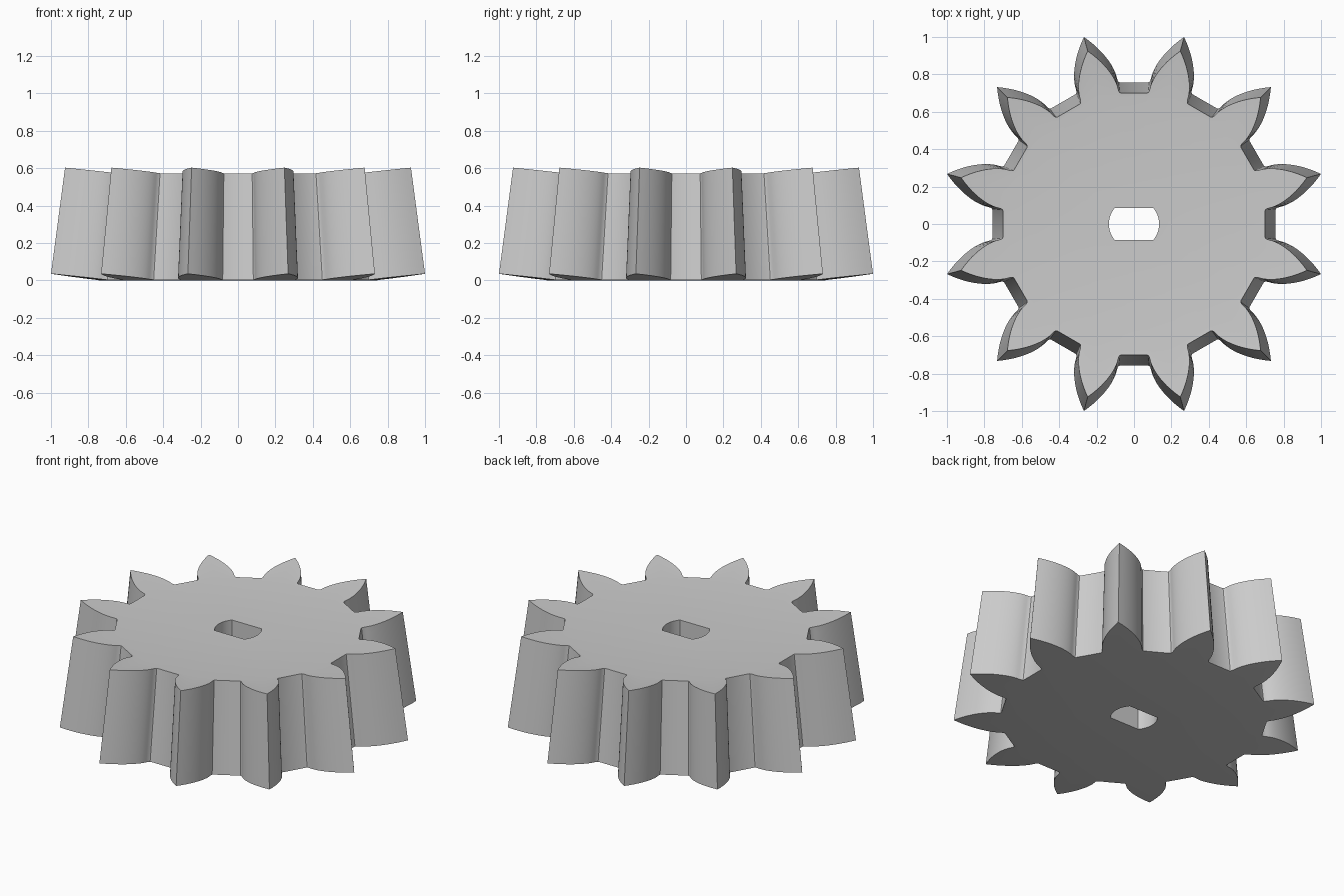
import bpy, bmesh, math

if "Cube" in bpy.data.objects:
    bpy.data.objects.remove(bpy.data.objects["Cube"])

TEETH, APEX, SHRINK = 12, 7.6, 0.925
TIP, BASE, ROOT, FACE = 1.035, 0.79, 0.757, 0.735
HOLE_R, HOLE_FLAT = 0.134, 0.086


def inv(r):
    p = math.acos(BASE / r)
    return math.tan(p) - p


# Half tooth: (angle from tooth axis, radius), gap to pointed tip
fillet_edge = math.radians(9.34)
half = [(math.radians(15), ROOT),
        (fillet_edge, ROOT / math.cos(math.radians(15) - fillet_edge)),
        (math.radians(8.85), 0.764), (math.radians(8.5), 0.772)]
for i in range(12):
    r = BASE + (TIP - BASE) * (i / 11) ** 1.2
    half.append((inv(TIP) - inv(r), r))
tooth = [(-a, r) for a, r in half] + [(a, r) for a, r in half[-2:0:-1]]

outline = []
for k in range(TEETH):
    mid = math.radians(15 + 30 * k)
    outline += [(mid + a, r) for a, r in tooth]


def hole_radius(a):
    return min(HOLE_R, HOLE_FLAT / max(abs(math.sin(a)), 1e-6))


# Rings of one end; the toothed rim rises on a shallow cone
bm = bmesh.new()


def ring(points, scale):
    return [bm.verts.new((r * scale * math.cos(a), r * scale * math.sin(a),
                          APEX * (1 - scale) + scale * 0.12 * max(0, r - FACE)))
            for a, r in points]


def end(scale):
    return [ring([(a, hole_radius(a) / scale) for a, r in outline], scale),
            ring([(a, FACE) for a, r in outline], scale),
            ring(outline, scale)]


def bridge(a, b):
    n = len(a)
    for i in range(n):
        j = (i + 1) % n
        bm.faces.new((a[i], a[j], b[j], b[i]))


bottom, top = end(1.0), end(SHRINK)
loops = bottom + top[::-1]
for a, b in zip(loops, loops[1:] + loops[:1]):
    bridge(a, b)
bmesh.ops.recalc_face_normals(bm, faces=bm.faces)

mesh = bpy.data.meshes.new("bevel_gear")
bm.to_mesh(mesh)
bm.free()
gear = bpy.data.objects.new("bevel_gear", mesh)
bpy.context.collection.objects.link(gear)

mat = bpy.data.materials.new("plain grey")
mat.diffuse_color = (0.6, 0.6, 0.6, 1)
mat.use_nodes = True
mat.node_tree.nodes["Principled BSDF"].inputs["Base Color"].default_value = mat.diffuse_color
mesh.materials.append(mat)

# Smooth flanks, sharp tooth edges
bpy.context.view_layer.objects.active = gear
gear.select_set(True)
bpy.ops.object.shade_smooth_by_angle(angle=math.radians(30))
